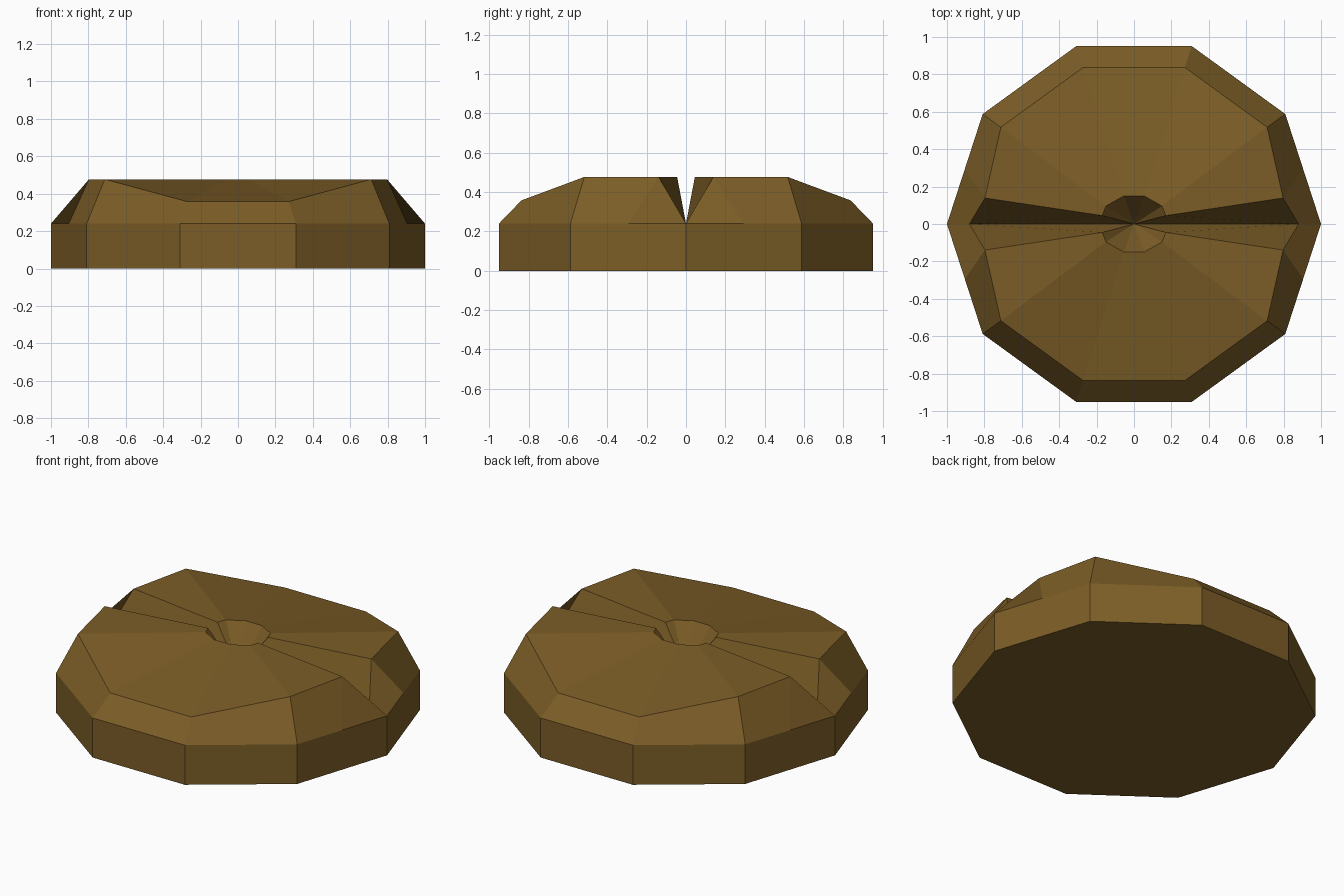
import bpy
import math

if "Cube" in bpy.data.objects:
    bpy.data.objects.remove(bpy.data.objects["Cube"])

BASE_H, TOP_H, LOW_H = 0.24, 0.477, 0.358


def corner(radius, degrees):
    a = math.radians(degrees)
    return radius * math.cos(a), radius * math.sin(a)


# One quarter of the disc as matching rows of points, from the groove (y = 0)
# round to the middle (x = 0)
mid = ((corner(1, 0)[0] + corner(1, 36)[0]) / 2, corner(1, 36)[1] / 2)
outline = [(1, 0), mid, corner(1, 36), corner(1, 72), (0, corner(1, 72)[1])]
lip_xy = [(0.88, 0), (0.797, 0.139), corner(0.88, 36), corner(0.88, 72),
          (0, corner(0.88, 72)[1])]
hub_xy = [(0, 0), (0.17, 0.045), (0.15, 0.096), (0.055, 0.15), (0, 0.15)]
lip_z = [BASE_H, TOP_H, TOP_H, LOW_H, LOW_H]
hub_z = [BASE_H] + [TOP_H] * 4

rows = [
    [(x, y, 0) for x, y in outline],
    [(x, y, BASE_H) for x, y in outline],
    [(x, y, z) for (x, y), z in zip(lip_xy, lip_z)],
    [(x, y, z) for (x, y), z in zip(hub_xy, hub_z)],
]
n = len(outline)
verts = [p for row in rows for p in row] + [(0, 0, 0)]

# Side wall, bevel, then groove wall and top surface
faces = []
for r in range(3):
    for i in range(n - 1):
        a, b = r * n + i, (r + 1) * n + i
        faces.append((a, a + 1, b + 1, b))

# Central pit narrowing to a point
hub = 3 * n
faces += [(hub + i, hub + i + 1, hub) for i in range(1, n - 1)]

# Flat underside
faces.append((4 * n,) + tuple(reversed(range(n))))

mesh = bpy.data.meshes.new("grooved_disc")
mesh.from_pydata(verts, [], faces)
mesh.update()
disc = bpy.data.objects.new("grooved_disc", mesh)
bpy.context.collection.objects.link(disc)

# Mirror the quarter left to right and front to back
mirror = disc.modifiers.new("mirror_quarter", 'MIRROR')
mirror.use_axis = (True, True, False)
mirror.use_clip = True
mirror.merge_threshold = 0.001

# Colour
brown = bpy.data.materials.new("brown")
brown.diffuse_color = (0.2, 0.11, 0.02, 1)
brown.use_nodes = True
brown.node_tree.nodes["Principled BSDF"].inputs["Base Color"].default_value = brown.diffuse_color
mesh.materials.append(brown)
